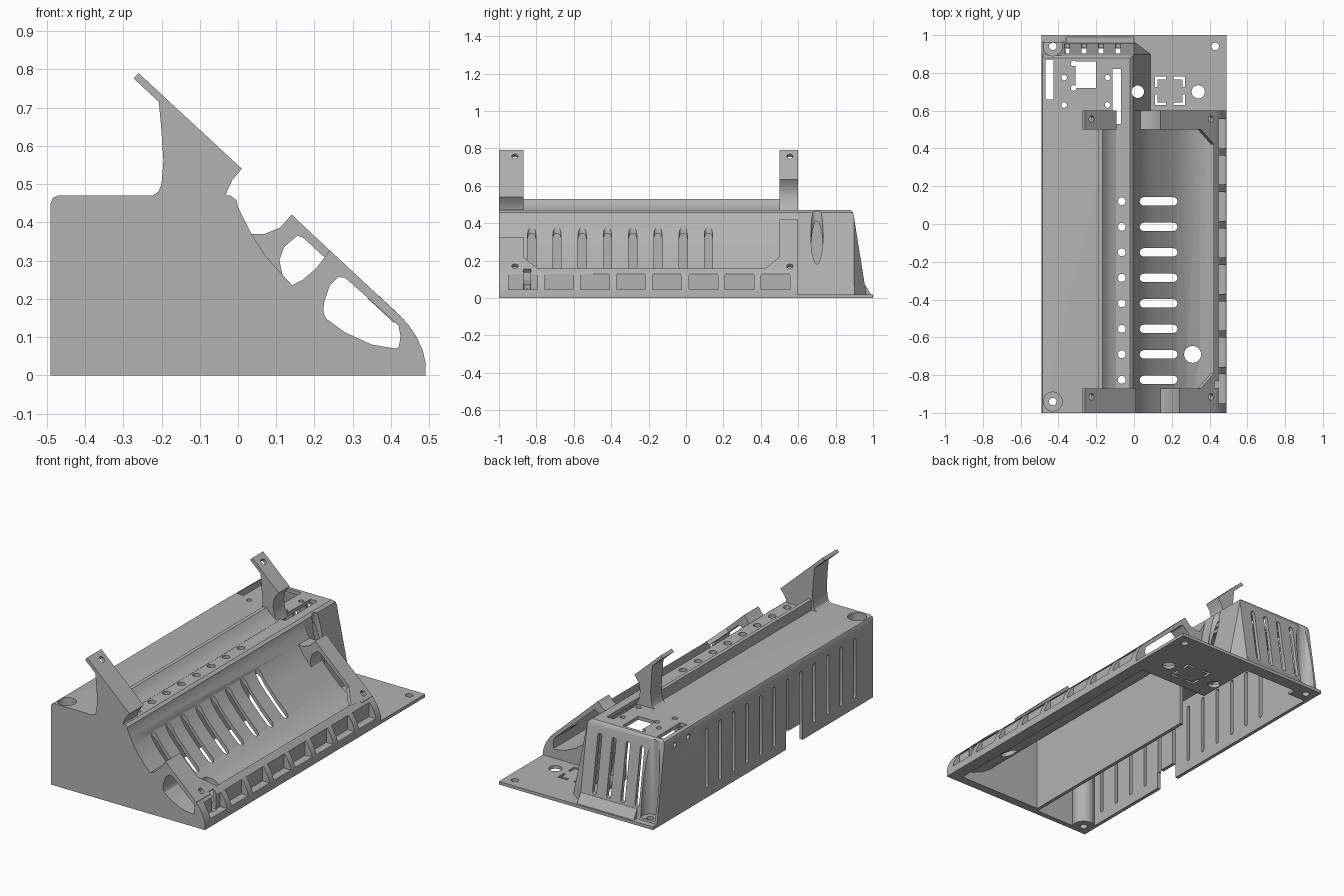
import bpy, bmesh, math
from mathutils import Vector

if "Cube" in bpy.data.objects:
    bpy.data.objects.remove(bpy.data.objects["Cube"])

grey = bpy.data.materials.new("plain_grey")
grey.diffuse_color = (0.45, 0.45, 0.45, 1)
grey.use_nodes = True
grey.node_tree.nodes["Principled BSDF"].inputs["Base Color"].default_value = grey.diffuse_color


def finish(name, bm):
    bmesh.ops.recalc_face_normals(bm, faces=bm.faces)
    me = bpy.data.meshes.new(name)
    bm.to_mesh(me)
    bm.free()
    me.materials.append(grey)
    ob = bpy.data.objects.new(name, me)
    bpy.context.collection.objects.link(ob)
    return ob


def prism(name, *items):
    """Each item is (2D points, axis, start, end), extruded along the axis."""
    place = {'x': lambda p, t: (t, p[0], p[1]),
             'y': lambda p, t: (p[0], t, p[1]),
             'z': lambda p, t: (p[0], p[1], t)}
    bm = bmesh.new()
    for pts, axis, a, b in items:
        lo = [bm.verts.new(place[axis](p, a)) for p in pts]
        hi = [bm.verts.new(place[axis](p, b)) for p in pts]
        bm.faces.new(lo)
        bm.faces.new(hi[::-1])
        n = len(pts)
        for i in range(n):
            bm.faces.new((lo[i], hi[i], hi[(i + 1) % n], lo[(i + 1) % n]))
    return finish(name, bm)


def hull(name, pts):
    bm = bmesh.new()
    for p in pts:
        bm.verts.new(p)
    bmesh.ops.convex_hull(bm, input=bm.verts[:])
    return finish(name, bm)


def cut(ob, cutter):
    if not isinstance(cutter, bpy.types.Object):
        cutter = prism("cutter", *cutter)
    cutter.hide_render = True
    mod = ob.modifiers.new("cut", 'BOOLEAN')
    mod.operation, mod.solver, mod.object = 'DIFFERENCE', 'EXACT', cutter
    mod.use_self = True
    bpy.context.view_layer.objects.active = ob
    bpy.ops.object.modifier_apply(modifier=mod.name)
    bpy.data.objects.remove(cutter)


def rect(x0, x1, y0, y1):
    return [(x0, y0), (x1, y0), (x1, y1), (x0, y1)]


def circle(x, y, r, n=24):
    return [(x + r * math.cos(math.tau * i / n), y + r * math.sin(math.tau * i / n)) for i in range(n)]


def stadium(x0, x1, y0, y1, n=8):
    """Slot with round ends along its longer direction."""
    r = min(x1 - x0, y1 - y0) / 2
    ends = [(x1 - r, y1 - r, 0), (x0 + r, y1 - r, 1), (x0 + r, y0 + r, 2), (x1 - r, y0 + r, 3)]
    out = []
    for cx, cy, q in ends:
        for i in range(n // 2 + 1):
            a = (q + i / (n // 2)) * math.pi / 2
            p = (round(cx + r * math.cos(a), 5), round(cy + r * math.sin(a), 5))
            if not out or (Vector(p) - Vector(out[-1])).length > 1e-4:
                out.append(p)
    return out if (Vector(out[0]) - Vector(out[-1])).length > 1e-4 else out[:-1]


# Main body: box, curved trough and rounded nose in one long section
body = prism("body", ([
    (-.49, 0), (.49, 0), (.49, .035), (.483, .065), (.467, .1), (.445, .133), (.42, .158),
    (.425, .1), (.42, .073), (.41, .07), (.35, .08), (.28, .112), (.225, .152), (.18, .195), (.14, .237),
    (.105, .275), (.07, .315), (.035, .37), (.012, .415), (0, .44), (-.004, .458), (-.02, .47),
    (-.47, .47), (-.484, .464), (-.49, .45)], 'y', -1, .6))
box_cavity = prism("box_cavity", (rect(-.47, -.13, -.02, .45), 'y', -.97, .62))
cut(box_cavity, [(circle(-.43, -.94, .06), 'z', -.1, .6)])
cut(body, box_cavity)
cut(body, [([(-.11, -.02), (.42, -.02), (.42, .045), (.35, .055), (.28, .085), (.22, .125), (.14, .205),
             (.07, .285), (.02, .36), (-.01, .42), (-.03, .448), (-.11, .448)], 'y', -.95, .57)])
cut(body, [(rect(-.2, -.02, -.03, .44), 'y', .26, .63)])

# Trough slots and the row of round vents above them
rows = [.12 - .135 * i for i in range(8)]
cut(body, [(stadium(.03, .23, y - .022, y + .022), 'z', -.05, .46) for y in rows])
cut(body, [(circle(-.065, y, .021, 16), 'z', .35, .6) for y in rows]
    + [(circle(.31, -.69, .045), 'z', -.05, .3), (circle(.43, -.85, .022), 'z', .04, .3)])

# Side slots and cable notch
cut(body, [(stadium(y - .011, y + .011, .06, .4), 'x', -.52, -.45) for y in [.51 - .122 * i for i in range(12)]])
cut(body, [(rect(-.36, -.21, -.05, .1), 'x', -.52, -.45)])

# Scooped windows along the nose
cut(body, [(rect(-.95 + .193 * i, -.795 + .193 * i, .045, .128), 'x', .443, .52) for i in range(8)])

# Corner screw well
cut(body, [(circle(-.43, -.94, .05), 'z', .03, .6)])
cut(body, [(circle(-.43, -.94, .02), 'z', -.05, .1)])

# Rear housing with sloping back and flared corner
housing = hull("rear_housing", [
    (-.49, .6, 0), (-.49, .967, 0), (0, .967, 0), (.09, .9, 0), (.09, .6, 0),
    (-.49, .6, .45), (-.49, .897, .44), (0, .897, .44), (0, .6, .44),
    (-.484, .6, .464), (-.484, .892, .46), (-.004, .892, .458), (-.004, .6, .458),
    (-.47, .6, .47), (-.47, .88, .47), (-.02, .88, .47), (-.02, .6, .47)])
rear_cavity = hull("rear_cavity", [
    (-.47, .58, -.02), (-.47, .947, -.02), (0, .947, -.02), (.065, .89, -.02), (.065, .58, -.02),
    (-.47, .58, .45), (-.47, .876, .45), (-.02, .876, .45), (-.02, .58, .45)])
cut(rear_cavity, [(circle(-.43, .94, .06), 'z', -.1, .6)])
cut(housing, rear_cavity)
cut(housing, [(stadium(x - .013, x + .013, .08, .41), 'y', .84, 1.02) for x in (-.355, -.265, -.175, -.085)])
cut(housing, [(circle(y, .415, .014, 16), 'x', -.52, -.45) for y in (.68, .8)])
cut(housing, [(circle(.02, .7, .033), 'z', -.05, .6)])
cut(housing, [(circle(-.43, .94, .05), 'z', .03, .6)])
cut(housing, [(circle(-.43, .94, .02), 'z', -.05, .1)])

# Openings in the top for switches and a screen
screws = [(-.37, .63), (-.37, .775), (-.14, .775), (-.14, .63), (-.32, .85), (-.32, .72)]
cut(housing, [(rect(-.468, -.425, .66, .87), 'z', .4, .6), (rect(-.31, -.2, .72, .86), 'z', .4, .6)])
cut(housing, [(circle(x, y, .015, 16), 'z', .4, .6) for x, y in screws])
for part in (body, housing):
    cut(part, [(rect(-.115, -.07, .53, .82), 'z', .4, .6)])

# Base plate with mounting holes and a broken square outline
plate = prism("base_plate", (rect(-.49, .49, .6, 1), 'z', 0, .018))
cut(plate, [([(-.47, .58), (-.02, .58), (-.02, .93), (-.36, .93), (-.36, .88), (-.47, .88)], 'z', -.05, .1)])
corner = [(.02, .075), (.08, .075), (.08, .02), (.066, .02), (.066, .061), (.02, .061)]
cut(plate, [([(.19 + sx * x, .705 + sy * y) for x, y in corner], 'z', -.05, .1) for sx in (-1, 1) for sy in (-1, 1)])
cut(plate, [(circle(.43, .94, .02), 'z', -.05, .1), (circle(.34, .7, .035), 'z', -.05, .1),
            (circle(.02, .7, .033), 'z', -.05, .1), (circle(-.43, .94, .02), 'z', -.05, .1)])
prism("rear_foot", ([(.955, .018), (.99, .018), (.958, .07), (.945, .07)], 'x', -.36, 0))

# Raised ridge between the arms
prism("ridge", ([(-.19, .46), (-.19, .53), (-.168, .53), (-.15, .508), (-.125, .486), (-.095, .471), (-.095, .46)],
                'y', -.87, .5))

# Upright arms and lower end brackets
arm_left = [(-.26, .79), (-.273, .776), (-.207, .715), (-.201, .65), (-.195, .56), (-.2, .5),
            (-.208, .48), (-.224, .469), (-.224, .46)]
front_arm = prism("front_arm", (arm_left + [(-.035, .46), (-.029, .48), (-.015, .51), (.01, .54)], 'y', -1, -.87))
rear_arm = prism("rear_arm", (arm_left + [(-.1, .46), (-.12, .5), (-.128, .55), (-.12, .595), (-.092, .634)],
                              'y', .5, .6))
rim = [(.435, .145), (.435, .07), (.42, .07), (.425, .1), (.42, .13)]
front_bracket = prism("front_bracket", (
    [(.14, .235), (.17, .25), (.205, .28), (.24, .327)] + rim +
    [(.28, .255), (.262, .257), (.24, .235), (.225, .19), (.223, .165), (.232, .145), (.18, .193)], 'y', -1, -.87))
rear_bracket = prism("rear_bracket", (
    [(.033, .37), (.07, .37), (.11, .386), (.14, .42)] + rim +
    [(.17, .36), (.155, .365), (.12, .335), (.108, .3), (.117, .26), (.07, .312)], 'y', .5, .6))

# Screw holes square to the sloping mounting face
normal = Vector((.68, 0, .733)).normalized()


def slope_hole(part, x, y):
    bm = bmesh.new()
    bmesh.ops.create_cone(bm, cap_ends=True, segments=16, radius1=.017, radius2=.017, depth=.1)
    bmesh.ops.rotate(bm, verts=bm.verts, matrix=Vector((0, 0, 1)).rotation_difference(normal).to_matrix())
    bmesh.ops.translate(bm, verts=bm.verts, vec=(x, y, .549 - .926 * x))
    cut(part, finish("screw_cutter", bm))


for arm, bracket, y in ((front_arm, front_bracket, -.915), (rear_arm, rear_bracket, .555)):
    slope_hole(arm, -.225, y)
    slope_hole(bracket, .408, y)
    slope_hole(body, .408, y)

# Small corner gussets where the brackets meet the rim
for name, y, s in (("front_gusset", -.87, 1), ("rear_gusset", .5, -1)):
    tri = [Vector((.355, y, .22)), Vector((.425, y, .155)), Vector((.425, y + s * .08, .155))]
    hull(name, tri + [p - normal * .025 for p in tri])

# Smooth the curves, keep edges crisp
for ob in bpy.context.scene.objects:
    ob.select_set(True)
bpy.context.view_layer.objects.active = body
bpy.ops.object.shade_smooth_by_angle(angle=math.radians(30))
